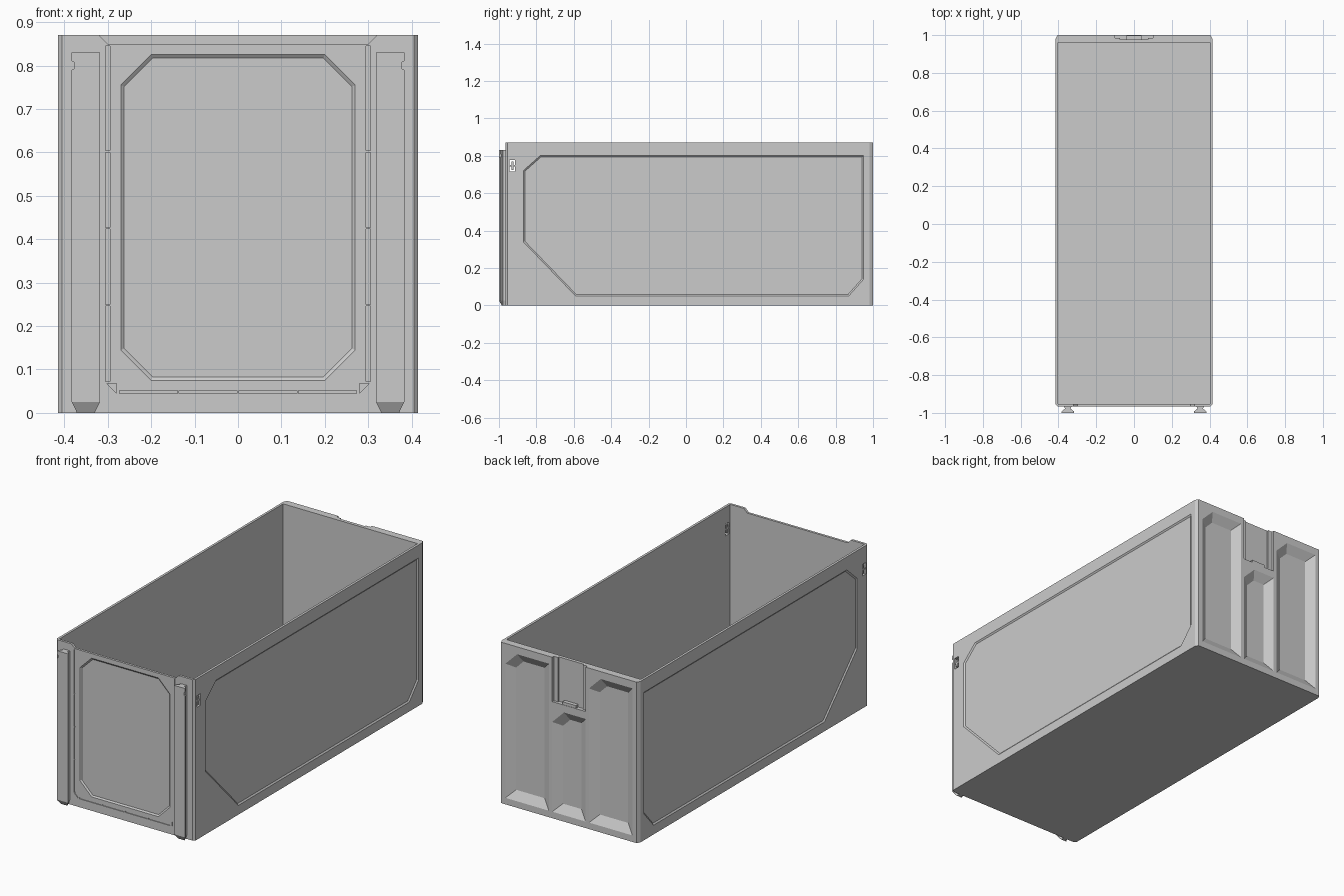
import bpy, bmesh
from mathutils import Vector

if "Cube" in bpy.data.objects:
    bpy.data.objects.remove(bpy.data.objects["Cube"])

X, Y0, Y1, H = 0.415, -0.965, 1.0, 0.87


def loft(bm, rings):
    """Closed solid through a list of equal-length point rings."""
    loops = [[bm.verts.new(p) for p in r] for r in rings]
    n = len(loops[0])
    for a, b in zip(loops, loops[1:]):
        for i in range(n):
            bm.faces.new((a[i], a[(i + 1) % n], b[(i + 1) % n], b[i]))
    bm.faces.new(loops[0][::-1])
    bm.faces.new(loops[-1])


def box(bm, x0, x1, y0, y1, z0, z1):
    ring = [(x0, y0), (x1, y0), (x1, y1), (x0, y1)]
    loft(bm, [[(x, y, z) for x, y in ring] for z in (z0, z1)])


def inset(poly, d):
    """Offset a convex counter-clockwise outline inwards by d."""
    out, n = [], len(poly)
    for i in range(n):
        p, a, b = Vector(poly[i]), Vector(poly[i - 1]), Vector(poly[(i + 1) % n])
        u, v = (p - a).normalized(), (b - p).normalized()
        n1, n2 = Vector((-u.y, u.x)), Vector((-v.y, v.x))
        out.append(p + (n1 + n2) * (d / (1 + n1.dot(n2))))
    return out


def recess(bm, poly, depth, slope, place):
    """Sloped-wall cutter; place(u, v, d) maps to 3D with d = depth below surface."""
    e = 0.002
    rings = [(inset(poly, -slope * e / depth), -e), (inset(poly, slope), depth)]
    loft(bm, [[place(p[0], p[1], d) for p in r] for r, d in rings])


def make(name, bm):
    bmesh.ops.recalc_face_normals(bm, faces=bm.faces[:])
    me = bpy.data.meshes.new(name)
    bm.to_mesh(me)
    bm.free()
    ob = bpy.data.objects.new(name, me)
    bpy.context.collection.objects.link(ob)
    return ob


def cut(ob, bm):
    cutter = make("cutter", bm)
    cutter.hide_render = True
    m = ob.modifiers.new("cut", 'BOOLEAN')
    m.operation, m.solver, m.object = 'DIFFERENCE', 'EXACT', cutter
    bpy.context.view_layer.objects.active = ob
    bpy.ops.object.modifier_apply(modifier=m.name)
    bpy.data.objects.remove(cutter)


def front(u, v, d): return (u, Y0 + d, v)
def back(u, v, d): return (u, Y1 - d, v)


# Bin shell: chamfered footprint, hollow inside
c, k = 0.01, 0.018
foot = [(-X + c, Y0), (X - c, Y0), (X, Y0 + c), (X, Y1 - k),
        (X - c, Y1), (-X + c, Y1), (-X, Y1 - k), (-X, Y0 + c)]
bm = bmesh.new()
loft(bm, [[(x, y, z) for x, y in foot] for z in (0, H)])
shell = make("bin_shell", bm)
bm = bmesh.new()
box(bm, -0.402, 0.402, -0.952, 0.96, 0.015, 1)
cut(shell, bm)

bm = bmesh.new()
# Lowered front rim with sloped ends
dip = [(-0.3, 0.85), (0.3, 0.85), (0.33, 0.88), (-0.33, 0.88)]
loft(bm, [[(x, y, z) for x, z in dip] for y in (-1.1, -0.93)])
# Front octagonal panel
a, b, z0, z1, f = 0.27, 0.2, 0.075, 0.825, 0.07
octagon = [(-b, z0), (b, z0), (a, z0 + f), (a, z1 - f), (b, z1), (-b, z1), (-a, z1 - f), (-a, z0 + f)]
recess(bm, octagon, 0.006, 0.008, front)
# Broken groove framing the front panel
gd = Y0 + 0.004
for s in (-1, 1):
    xa, xb = sorted((s * 0.295, s * 0.305))
    for lo, hi in ((0.072, 0.246), (0.25, 0.423), (0.427, 0.6), (0.604, 0.845)):
        box(bm, xa, xb, Y0 - 0.01, gd, lo, hi)
    tri = [(s * 0.28, 0.068), (s * 0.303, 0.068), (s * 0.28, 0.045)]
    loft(bm, [[(x, y, z) for x, z in tri] for y in (Y0 - 0.01, gd)])
for i in range(4):
    x = -0.275 + i * 0.1375
    box(bm, x + 0.002, x + 0.1355, Y0 - 0.01, gd, 0.045, 0.052)
# Side panels and small latch windows
side = [(-0.59, 0.05), (0.87, 0.05), (0.95, 0.14), (0.95, 0.80),
        (-0.78, 0.80), (-0.87, 0.72), (-0.87, 0.34)]
for s in (-1, 1):
    recess(bm, side, 0.006, 0.008, lambda u, v, d: (s * (X - d), u, v))
    xa, xb = sorted((s * 0.38, s * 0.43))
    box(bm, xa, xb, -0.943, -0.913, 0.715, 0.778)
# Back pockets with one clipped upper corner
for x0, x1, top in ((0.12, 0.38, 0.83), (-0.38, -0.12, 0.83), (-0.1, 0.1, 0.59)):
    pocket = [(x0, 0.035), (x1, 0.035), (x1, top - 0.07), (x1 - 0.07, top), (x0, top)]
    recess(bm, pocket, 0.028, 0.045, back)
# Back latch slot open at the top
box(bm, -0.1, 0.1, Y1 - 0.022, Y1 + 0.01, 0.63, 0.9)
cut(shell, bm)

# Bars inside the latch windows
for s, n in ((1, "right"), (-1, "left")):
    bm = bmesh.new()
    xa, xb = sorted((s * 0.403, s * 0.412))
    box(bm, xa, xb, -0.934, -0.922, 0.725, 0.768)
    box(bm, xa, xb, -0.945, -0.911, 0.743, 0.75)
    make("latch_window_bar_" + n, bm)

# Rails and lip in the back slot
bm = bmesh.new()
for s in (-1, 1):
    xa, xb = sorted((s * 0.075, s * 0.1))
    box(bm, xa, xb, 0.976, 0.986, 0.63, H)
box(bm, -0.04, 0.04, 0.976, 0.998, 0.625, 0.645)
make("back_slot_rails", bm)

# Dovetail posts on the front, tapered at the foot
profile = [(-0.0325, -1), (0.0325, -1), (0.0325, -0.992), (0.015, -0.978), (0.022, -0.96),
           (-0.022, -0.96), (-0.015, -0.978), (-0.0325, -0.992)]
for s, n in ((1, "right"), (-1, "left")):
    cx = s * 0.3505
    bm = bmesh.new()
    taper = [(cx + x * 0.62, max(y, -0.985), 0) for x, y in profile]
    loft(bm, [taper] + [[(cx + x, y, z) for x, y in profile] for z in (0.025, 0.83)])
    post = make("front_post_" + n, bm)
    # Small notch near the top of the outer edge
    bm = bmesh.new()
    notch = [(0.383, 0.785), (0.383, 0.815), (0.378, 0.808), (0.376, 0.8), (0.378, 0.792)]
    loft(bm, [[(s * (x + (0.01 if x > 0.38 else 0)), y, z) for x, z in notch] for y in (-1.01, -0.985)])
    cut(post, bm)
